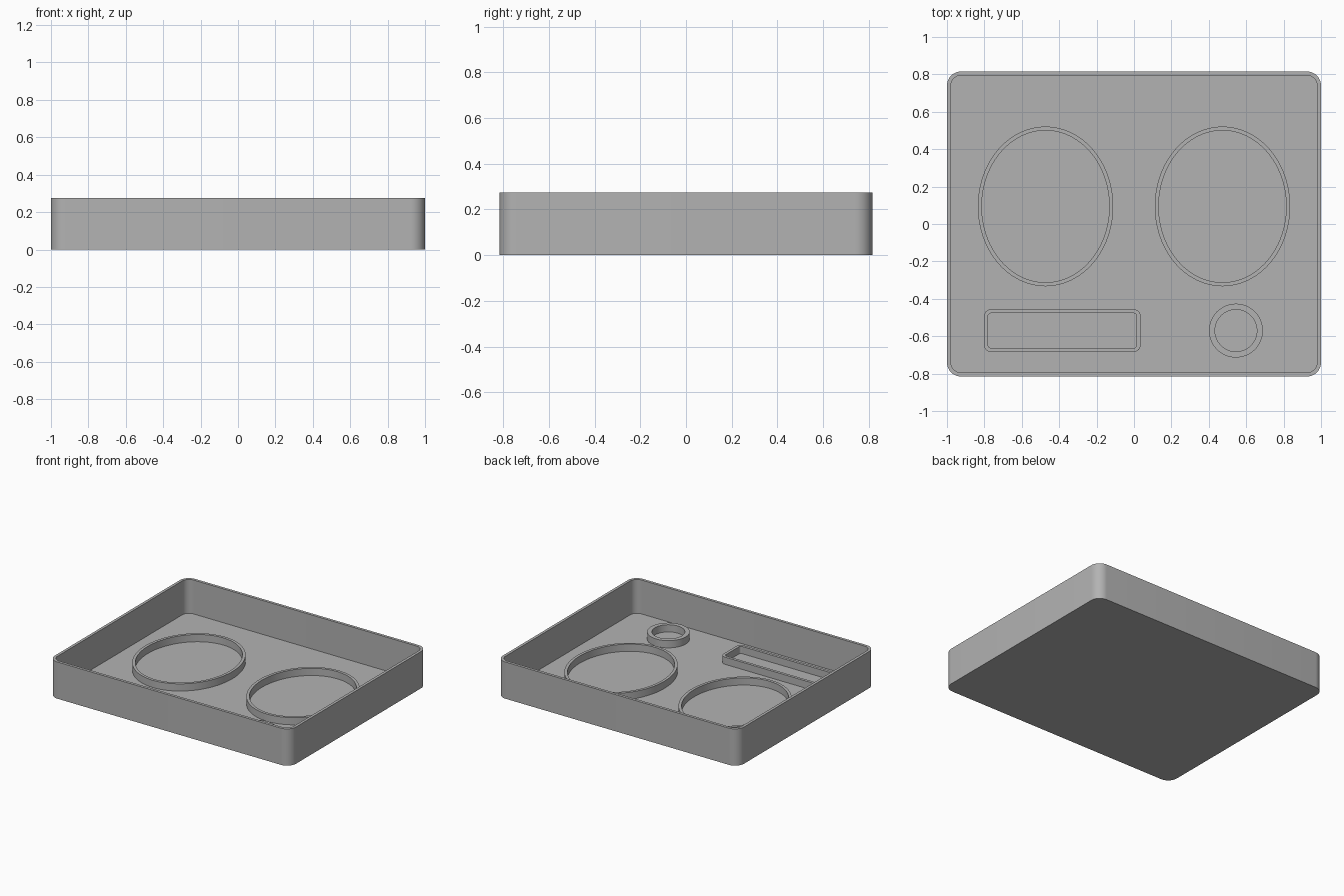
import bpy
import bmesh
from math import cos, sin, pi, radians

if "Cube" in bpy.data.objects:
    bpy.data.objects.remove(bpy.data.objects["Cube"], do_unlink=True)

WALL = 0.021
FLOOR = 0.021
HEIGHT = 0.275
RIM = 0.075

grey = bpy.data.materials.new("plain grey")
grey.use_nodes = True
grey.diffuse_color = (0.45, 0.45, 0.45, 1)
grey.node_tree.nodes["Principled BSDF"].inputs["Base Color"].default_value = grey.diffuse_color


def ellipse(rx, ry, count=96):
    return [(rx * cos(2 * pi * i / count), ry * sin(2 * pi * i / count))
            for i in range(count)]


def rounded_rect(hx, hy, radius, steps=10):
    points = []
    for corner, (sx, sy) in enumerate([(1, 1), (-1, 1), (-1, -1), (1, -1)]):
        for i in range(steps + 1):
            a = (corner + i / steps) * pi / 2
            points.append((sx * (hx - radius) + radius * cos(a),
                           sy * (hy - radius) + radius * sin(a)))
    return points


def walled_shape(name, centre, outer, inner, base, top, inner_base, capped=False):
    """Upright wall between two outlines; capped adds an underside and a floor."""
    bm = bmesh.new()
    levels = [(outer, base), (outer, top), (inner, top), (inner, inner_base)]
    loops = [[bm.verts.new((x, y, z)) for x, y in outline] for outline, z in levels]
    n = len(outer)
    pairs = list(zip(loops, loops[1:]))
    if capped:
        bm.faces.new(loops[0][::-1])
        bm.faces.new(loops[-1])
    else:
        pairs.append((loops[-1], loops[0]))
    for a, b in pairs:
        for i in range(n):
            j = (i + 1) % n
            bm.faces.new((a[i], a[j], b[j], b[i]))
    bmesh.ops.recalc_face_normals(bm, faces=bm.faces)
    mesh = bpy.data.meshes.new(name)
    bm.to_mesh(mesh)
    bm.free()
    mesh.materials.append(grey)
    obj = bpy.data.objects.new(name, mesh)
    obj.location = (*centre, 0)
    bpy.context.collection.objects.link(obj)
    bpy.ops.object.select_all(action='DESELECT')
    obj.select_set(True)
    bpy.context.view_layer.objects.active = obj
    bpy.ops.object.shade_smooth_by_angle(angle=radians(30))


# Open tray with rounded corners
walled_shape("tray", (0, 0), rounded_rect(1, 0.815, 0.075),
             rounded_rect(1 - WALL, 0.815 - WALL, 0.054), 0, HEIGHT, FLOOR, capped=True)

# Raised holders standing on the tray floor
SUNK = FLOOR - 0.005
for side, x in (("left", 0.473), ("right", -0.473)):
    walled_shape(side + "_oval_holder", (x, 0.094), ellipse(0.362, 0.427),
                 ellipse(0.362 - WALL, 0.427 - WALL), SUNK, RIM, SUNK)
walled_shape("round_holder", (0.545, -0.57), ellipse(0.144, 0.144, 64),
             ellipse(0.112, 0.112, 64), SUNK, RIM, SUNK)
walled_shape("slot_holder", (-0.383, -0.57), rounded_rect(0.418, 0.114, 0.036),
             rounded_rect(0.418 - WALL, 0.114 - WALL, 0.015), SUNK, RIM, SUNK)
